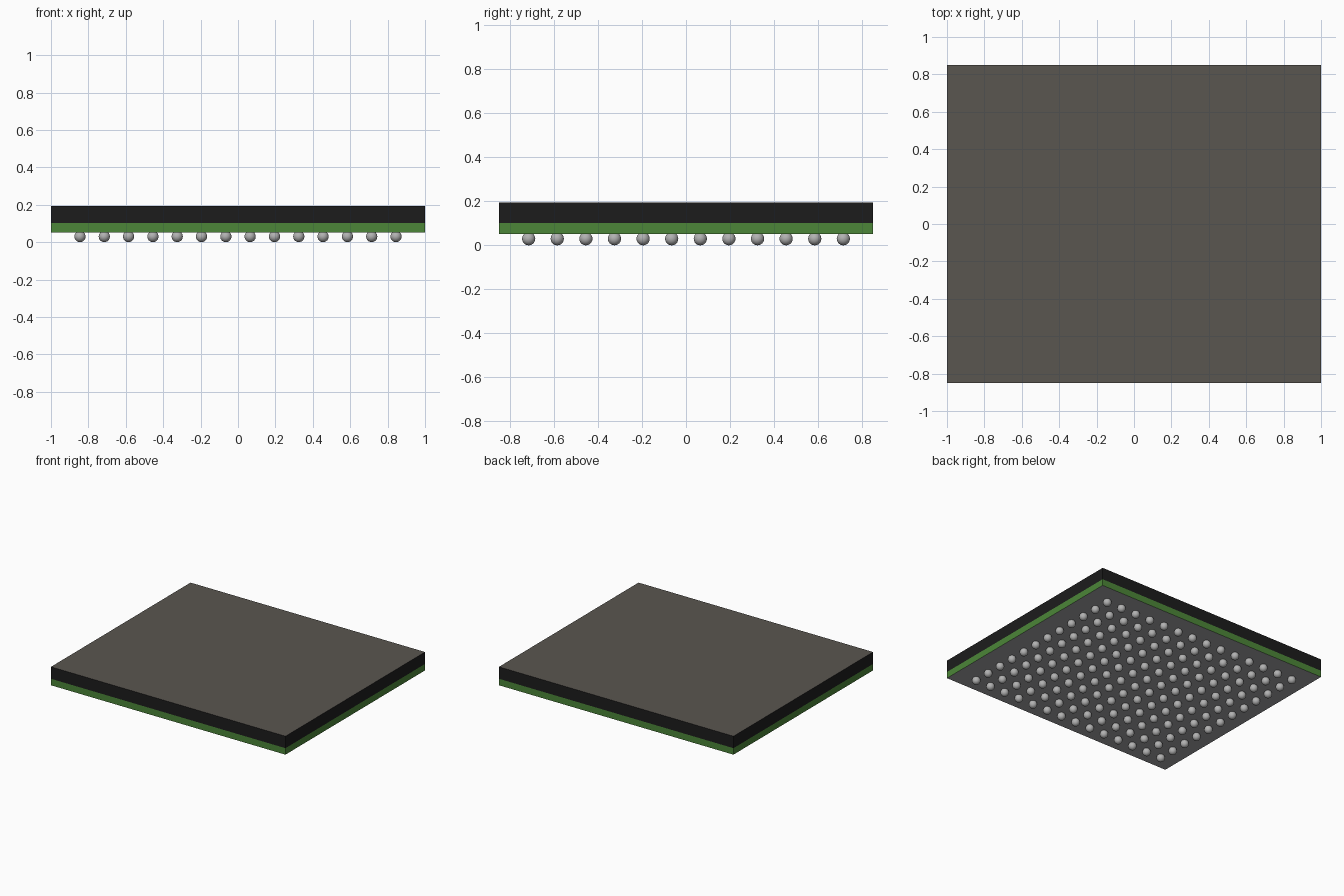
import bpy
import bmesh
from mathutils import Matrix

if "Cube" in bpy.data.objects:
    bpy.data.objects.remove(bpy.data.objects["Cube"])


def material(name, rgb):
    """Flat material from 0-255 sRGB values, stored as linear."""
    def lin(c):
        c /= 255
        return c / 12.92 if c <= 0.04045 else ((c + 0.055) / 1.055) ** 2.4
    m = bpy.data.materials.new(name)
    m.diffuse_color = (*[lin(c) for c in rgb], 1)
    m.use_nodes = True
    m.node_tree.nodes["Principled BSDF"].inputs["Base Color"].default_value = m.diffuse_color
    return m


def add_object(name, bm, mats):
    me = bpy.data.meshes.new(name)
    bm.to_mesh(me)
    bm.free()
    for m in mats:
        me.materials.append(m)
    ob = bpy.data.objects.new(name, me)
    bpy.context.collection.objects.link(ob)
    return ob


def slab(name, z0, z1, side, cap, cap_dir):
    """Full-footprint plate whose top (+1) or bottom (-1) has its own colour."""
    bm = bmesh.new()
    mat = Matrix.Translation((0, 0, (z0 + z1) / 2)) @ Matrix.Diagonal((2.0, 1.7, z1 - z0, 1))
    bmesh.ops.create_cube(bm, size=1, matrix=mat)
    bm.normal_update()
    for f in bm.faces:
        f.material_index = int(f.normal.z * cap_dir > 0.5)
    return add_object(name, bm, [side, cap])


black = material("black_resin", (28, 28, 28))
brown = material("brown_grey_top", (90, 86, 80))
green = material("green_board", (76, 134, 56))
grey = material("light_grey_underside", (163, 163, 166))
silver = material("solder_silver", (178, 178, 178))

# Chip body: moulded cap on a green substrate
slab("moulded_cap", 0.102, 0.194, black, brown, 1)
slab("substrate", 0.052, 0.102, green, grey, -1)

# Grid of solder balls, 14 by 12
R, PITCH, NX, NY = 0.03, 0.13, 14, 12
bm = bmesh.new()
start = (-PITCH * (NX - 1) / 2, -PITCH * (NY - 1) / 2, R)
bmesh.ops.create_uvsphere(bm, u_segments=20, v_segments=12, radius=R,
                          matrix=Matrix.Translation(start))
for f in bm.faces:
    f.smooth = True
balls = add_object("solder_balls", bm, [silver])
for axis, count in ((0, NX), (1, NY)):
    arr = balls.modifiers.new("row" if axis == 0 else "column", 'ARRAY')
    arr.count = count
    arr.use_relative_offset = False
    arr.use_constant_offset = True
    offset = [0, 0, 0]
    offset[axis] = PITCH
    arr.constant_offset_displace = offset
